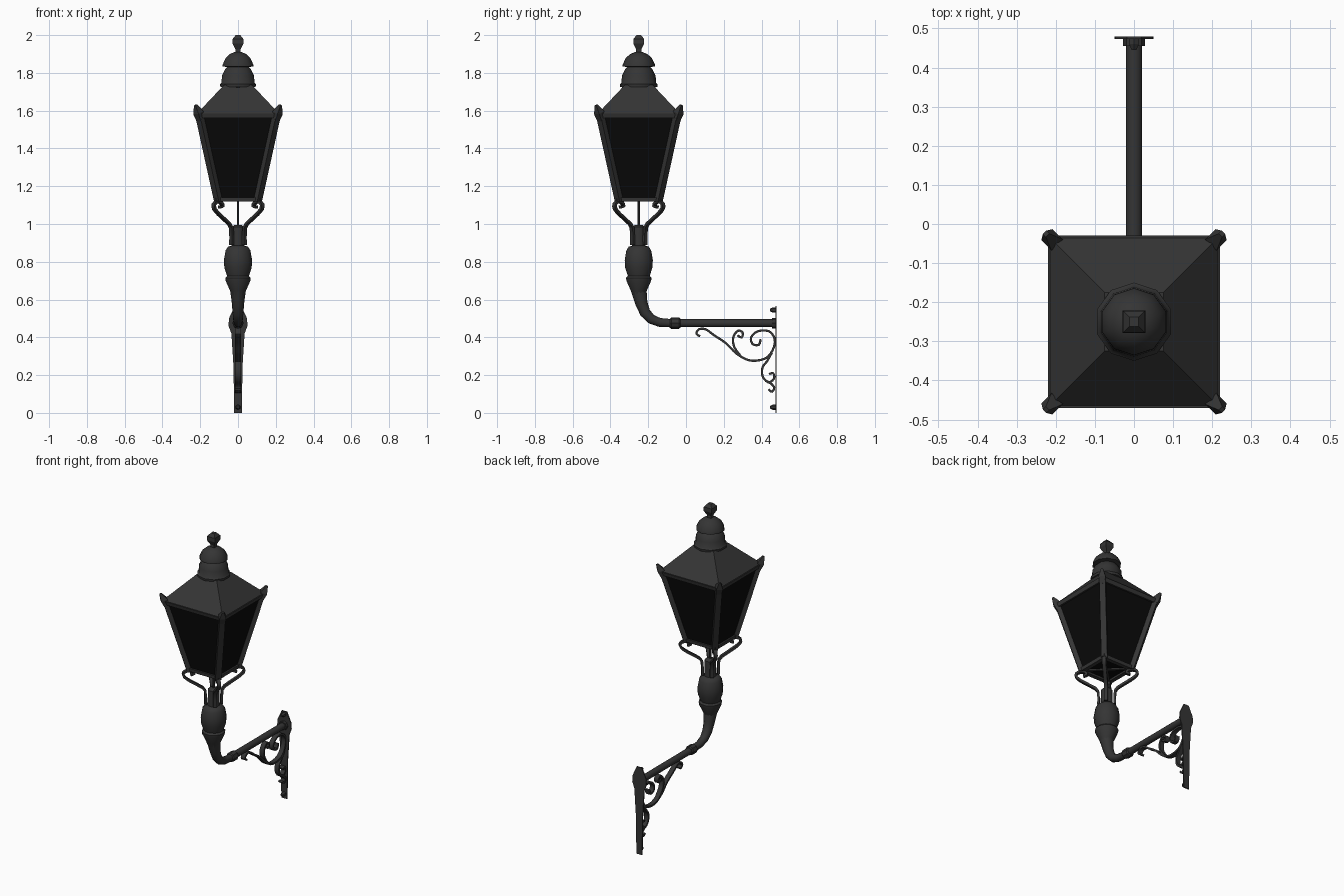
import bpy, bmesh, math
from mathutils import Vector

if "Cube" in bpy.data.objects:
    bpy.data.objects.remove(bpy.data.objects["Cube"])

LAMP = Vector((0, -0.25, 0))      # vertical axis of the lantern
ORIGIN = Vector((0, 0, 0))
FORWARD = Vector((0, 1, 0))
ROOT2 = math.sqrt(2)


def material(name, value):
    mat = bpy.data.materials.new(name)
    mat.use_nodes = True
    color = (value, value, value, 1)
    mat.diffuse_color = color
    bsdf = mat.node_tree.nodes["Principled BSDF"]
    bsdf.inputs["Base Color"].default_value = color
    return mat


IRON = material("dark iron", 0.035)
GLASS = material("black glass", 0.003)


def finish(name, bm, mat=IRON, smooth=None):
    bmesh.ops.remove_doubles(bm, verts=bm.verts, dist=0.0001)
    bmesh.ops.recalc_face_normals(bm, faces=bm.faces)
    mesh = bpy.data.meshes.new(name)
    bm.to_mesh(mesh)
    bm.free()
    obj = bpy.data.objects.new(name, mesh)
    bpy.context.collection.objects.link(obj)
    mesh.materials.append(mat)
    if smooth:
        bpy.ops.object.select_all(action='DESELECT')
        obj.select_set(True)
        bpy.context.view_layer.objects.active = obj
        bpy.ops.object.shade_smooth_by_angle(angle=math.radians(smooth))
    return obj


def skin(bm, rings, closed=False):
    """Join successive rings of vertices, capping the ends unless closed."""
    n = len(rings[0])
    pairs = list(zip(rings, rings[1:]))
    if closed:
        pairs.append((rings[-1], rings[0]))
    for a, b in pairs:
        for i in range(n):
            j = (i + 1) % n
            bm.faces.new((a[i], a[j], b[j], b[i]))
    if not closed:
        bm.faces.new(rings[0])
        bm.faces.new(rings[-1])


def lathe(name, profile, sides, mat=IRON, smooth=None, closed=False):
    """Turn (radius, height) pairs; four sides use half widths instead."""
    bm = bmesh.new()
    k = ROOT2 if sides == 4 else 1
    rings = []
    for r, z in profile:
        ring = []
        for i in range(sides):
            a = math.tau * (i + 0.5) / sides
            ring.append(bm.verts.new(LAMP + Vector((k * r * math.cos(a), k * r * math.sin(a), z))))
        rings.append(ring)
    skin(bm, rings, closed)
    return finish(name, bm, mat, smooth)


def sweep(name, path, section, origin=ORIGIN, out=FORWARD, scales=None, smooth=None):
    """Run a section along a path lying in the plane of out and z."""
    bm = bmesh.new()
    side = out.cross(Vector((0, 0, 1)))
    pts = [origin + out * a + Vector((0, 0, b)) for a, b in path]
    rings = []
    for i, p in enumerate(pts):
        t0 = (p - pts[i - 1]).normalized() if i else None
        t1 = (pts[i + 1] - p).normalized() if i < len(pts) - 1 else None
        tangent = ((t0 or t1) + (t1 or t0)).normalized()
        normal = side.cross(tangent)
        s = scales[i] if scales else 1
        rings.append([bm.verts.new(p + (normal * u + side * v) * s) for u, v in section])
    skin(bm, rings)
    return finish(name, bm, IRON, smooth)


def circle(r, n=12):
    return [(r * math.cos(math.tau * i / n), r * math.sin(math.tau * i / n)) for i in range(n)]


def strip(thick, width):
    t, w = thick / 2, width / 2
    return [(-t, -w), (t, -w), (t, w), (-t, w)]


def rounded(path, steps=3):
    """Smooth a path through its points."""
    p = [Vector(q) for q in path]
    p = [p[0]] + p + [p[-1]]
    res = []
    for a, b, c, d in zip(p, p[1:], p[2:], p[3:]):
        for s in range(steps):
            t = s / steps
            res.append((b * 2 + (c - a) * t + (a * 2 - b * 5 + c * 4 - d) * t * t
                        + (b * 3 - a - c * 3 + d) * t ** 3) / 2)
    return [tuple(q) for q in res + [p[-1]]]


# Wall plate with a pointed top and a tapering tail
bm = bmesh.new()
half = [(0.02, 0), (0.024, 0.25), (0.035, 0.42), (0.05, 0.46), (0.048, 0.5), (0.018, 0.565)]
outline = half + [(-x, z) for x, z in reversed(half)]
skin(bm, [[bm.verts.new((x, y, z)) for x, z in outline] for y in (0.473, 0.48)])
finish("wall_plate", bm)
for label, z in (("upper", 0.545), ("lower", 0.03)):
    sweep(label + "_bolt", [(0.476, z), (0.46, z), (0.445, z)], circle(0.014, 6), scales=[1, 1, 0.5])

# Horizontal arm, elbow and collars
sweep("arm", [(0.478, 0.475), (-0.1, 0.475)], circle(0.021), smooth=40)
elbow = [(-0.08, 0.475), (-0.14, 0.479), (-0.185, 0.497), (-0.216, 0.53), (-0.236, 0.58), (-0.25, 0.65)]
sweep("elbow", elbow, circle(0.026), scales=[0.85, 0.9, 1, 1.1, 1.25, 1.6], smooth=50)
sweep("arm_collar", [(-0.03, 0.475), (-0.037, 0.475), (-0.078, 0.475), (-0.085, 0.475)],
      circle(0.03, 8), scales=[0.8, 1, 1, 0.8])
sweep("wall_collar", [(0.476, 0.475), (0.455, 0.475)], circle(0.028, 8))

# Wrought scrolls under the arm
scrolls = {
    "main_scroll": [(0.075, 0.405), (0.055, 0.42), (0.07, 0.443), (0.105, 0.442), (0.15, 0.41), (0.21, 0.37),
                    (0.27, 0.312), (0.34, 0.277), (0.42, 0.288), (0.46, 0.335), (0.47, 0.39), (0.44, 0.432),
                    (0.38, 0.432), (0.345, 0.4), (0.352, 0.365), (0.385, 0.36), (0.395, 0.39)],
    "middle_scroll": [(0.29, 0.3), (0.255, 0.35), (0.25, 0.4), (0.275, 0.435), (0.3, 0.425), (0.295, 0.4), (0.272, 0.41)],
    "lower_scroll": [(0.455, 0.32), (0.43, 0.275), (0.405, 0.24), (0.405, 0.195), (0.435, 0.162),
                     (0.465, 0.18), (0.462, 0.21), (0.44, 0.205)],
    "tail_scroll": [(0.425, 0.17), (0.45, 0.155), (0.467, 0.133), (0.455, 0.112), (0.437, 0.125)],
}
for name, path in scrolls.items():
    sweep(name, rounded(path), strip(0.012, 0.03), smooth=40)

# Turned vase and gas pipe below the lantern
vase = [(0.03, 0.61), (0.045, 0.65), (0.068, 0.7), (0.07, 0.715), (0.06, 0.725), (0.075, 0.77),
        (0.077, 0.81), (0.068, 0.86), (0.055, 0.88), (0.036, 0.885), (0.034, 0.985), (0.02, 0.995)]
lathe("vase", vase, 12, smooth=45)
lathe("gas_pipe", [(0.007, 0.98), (0.007, 1.14)], 8, smooth=40)

# Lantern body: glass and rails
lathe("glass_panes", [(0.106, 1.13), (0.205, 1.57)], 4, GLASS)
rails = {
    "bottom_rail": [(0.09, 1.118), (0.116, 1.118), (0.119, 1.14), (0.09, 1.14)],
    "eave_rail": [(0.18, 1.56), (0.213, 1.56), (0.22, 1.585), (0.18, 1.585)],
}
for name, profile in rails.items():
    lathe(name, profile, 4, closed=True)

# Corner posts with horns, curled brackets and floor bars
bracket = [(0.034, 0.89), (0.036, 0.98), (0.062, 1.015), (0.1, 1.05), (0.125, 1.08),
           (0.127, 1.105), (0.11, 1.118), (0.09, 1.112), (0.083, 1.096), (0.098, 1.09)]
for label, sx, sy in (("front_left", 1, -1), ("front_right", -1, -1), ("back_left", 1, 1), ("back_right", -1, 1)):
    out = Vector((sx, sy, 0)).normalized()

    def diagonal(path):
        return [(a * ROOT2, b) for a, b in path]

    sweep(label + "_post", diagonal([(0.104, 1.12), (0.204, 1.575)]), strip(0.028, 0.036), LAMP, out)
    sweep(label + "_horn", diagonal([(0.198, 1.55), (0.21, 1.59), (0.225, 1.63)]), strip(0.04, 0.04),
          LAMP, out, scales=[0.8, 1, 0.3])
    sweep(label + "_bracket", rounded(diagonal(bracket), 2), strip(0.014, 0.022), LAMP, out, smooth=40)
    sweep(label + "_floor_bar", [(0, 1.126), (0.15, 1.126)], strip(0.01, 0.016), LAMP, out)

# Hipped roof, vented caps and finial
lathe("roof", [(0.216, 1.575), (0.214, 1.588), (0.075, 1.735)], 4)
lathe("lower_cap", [(0.07, 1.72), (0.098, 1.726), (0.1, 1.74), (0.092, 1.748), (0.089, 1.785),
                    (0.072, 1.82), (0.05, 1.84)], 10, smooth=40)
lathe("upper_cap", [(0.05, 1.828), (0.086, 1.835), (0.085, 1.845), (0.068, 1.88),
                    (0.045, 1.9), (0.02, 1.91)], 10, smooth=40)
lathe("finial", [(0.014, 1.9), (0.014, 1.925), (0.029, 1.955), (0.028, 1.98), (0.012, 2.0)], 4)
